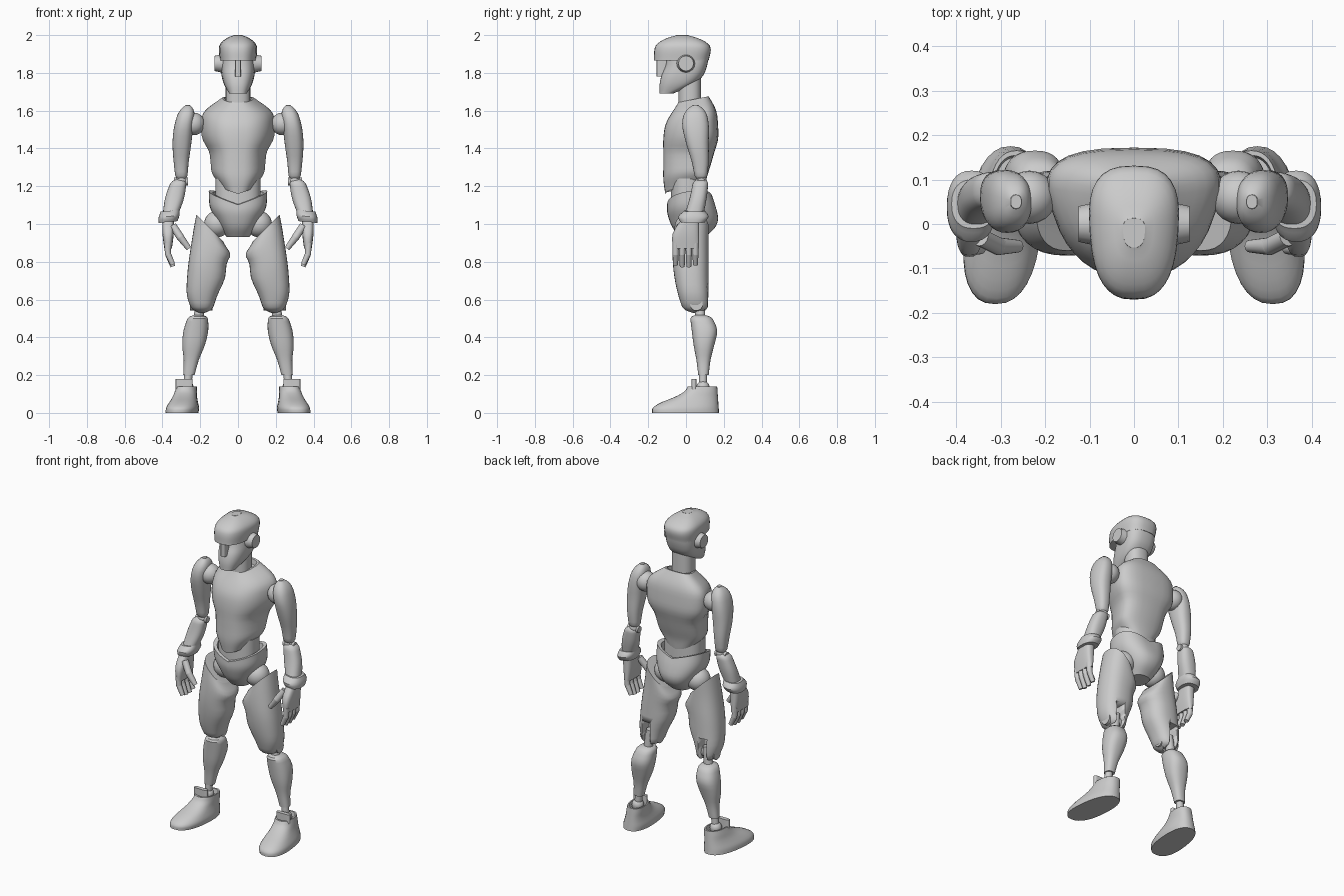
import bpy, bmesh, math
from mathutils import Vector

if "Cube" in bpy.data.objects:
    bpy.data.objects.remove(bpy.data.objects["Cube"], do_unlink=True)

colour = (0.6, 0.6, 0.6, 1)
grey = bpy.data.materials.new("plain grey")
grey.use_nodes = True
grey.diffuse_color = colour
grey.node_tree.nodes["Principled BSDF"].inputs["Base Color"].default_value = colour


def finish(name, bm):
    """Turn a bmesh into a smooth shaded object."""
    bmesh.ops.recalc_face_normals(bm, faces=bm.faces[:])
    mesh = bpy.data.meshes.new(name)
    bm.to_mesh(mesh)
    bm.free()
    mesh.materials.append(grey)
    obj = bpy.data.objects.new(name, mesh)
    bpy.context.collection.objects.link(obj)
    bpy.ops.object.select_all(action="DESELECT")
    obj.select_set(True)
    bpy.context.view_layer.objects.active = obj
    bpy.ops.object.shade_smooth_by_angle(angle=math.radians(35))
    return obj


def sample(values, t):
    """Smooth curve through evenly spaced values; a plain number stays constant."""
    if not isinstance(values, tuple):
        return values
    last = len(values) - 1
    i = min(int(t * last), last - 1)
    f = t * last - i
    a, b = values[i], values[i + 1]
    start = (b - values[i - 1]) / 2 if i else b - a
    end = (values[i + 2] - a) / 2 if i + 1 < last else b - a
    return a + f * start + f * f * (3 * (b - a) - 2 * start - end) + f ** 3 * (start + end - 2 * (b - a))


def dome(distance, radius):
    """Scale of a section this far from a rounded end."""
    if distance >= radius:
        return 1
    return max(0.3, math.sqrt(1 - (1 - distance / radius) ** 2))


def loft(name, bottom, top, half, front, back, x=0, side=1, power=2.4, taper=0, skew=0,
         rise=0, lift=0, round_bottom=0, round_top=0, hollow=0, rows=18, segments=32):
    """Skin upright sections whose width, front and back follow smooth curves."""
    sections = []
    for row in range(rows + 1):
        t = (1 - math.cos(math.pi * row / rows)) / 2
        z = bottom + (top - bottom) * t
        sections.append((t, z, dome(z - bottom, round_bottom) * dome(top - z, round_top)))
    if hollow:
        sections += [(1, top, 0.86), (1, top - hollow, 0.8)]
    bm = bmesh.new()
    loops = []
    for t, z, scale in sections:
        near, far, centre = sample(front, t), sample(back, t), sample(x, t)
        middle, depth, width = (near + far) / 2, (far - near) / 2 * scale, sample(half, t) * scale
        loop = []
        for i in range(segments):
            angle = math.tau * i / segments
            c, s = (math.copysign(abs(v) ** (2 / power), v) for v in (math.cos(angle), math.sin(angle)))
            y = middle + depth * s
            px = centre + width * c * (1 - taper * (1 - s) / 2) + skew * y
            height = z + sample(rise, t) * (abs(px) - centre) + sample(lift, t) * (y - middle)
            loop.append(bm.verts.new((px * side, y, height)))
        loops.append(loop)
    for low, high in zip(loops, loops[1:]):
        for i in range(segments):
            j = (i + 1) % segments
            bm.faces.new((low[i], low[j], high[j], high[i]))
    bm.faces.new(loops[0])
    bm.faces.new(loops[-1])
    return finish(name, bm)


def add_ball(bm, centre, radius):
    made = bmesh.ops.create_uvsphere(bm, u_segments=20, v_segments=12, radius=radius)["verts"]
    bmesh.ops.translate(bm, verts=made, vec=centre)


def rod(name, points, radii, side=1):
    """Chain of tapered cylinders with a ball at each bend."""
    bm = bmesh.new()
    path = [Vector((x * side, y, z)) for x, y, z in points]
    for start, end, first, second in zip(path, path[1:], radii, radii[1:]):
        line = end - start
        made = bmesh.ops.create_cone(bm, cap_ends=True, segments=16, radius1=first,
                                     radius2=second, depth=line.length)["verts"]
        bmesh.ops.rotate(bm, verts=made, matrix=line.to_track_quat("Z", "Y").to_matrix())
        bmesh.ops.translate(bm, verts=made, vec=(start + end) / 2)
    for bend, radius in list(zip(path, radii))[1:-1]:
        add_ball(bm, bend, radius)
    return finish(name, bm)


def ball(name, centre, radius, side=1):
    bm = bmesh.new()
    x, y, z = centre
    add_ball(bm, (x * side, y, z), radius)
    return finish(name, bm)


def cut(target, cutter):
    """Subtract the cutter and discard it."""
    modifier = target.modifiers.new("slot", "BOOLEAN")
    modifier.operation, modifier.object, modifier.solver = "DIFFERENCE", cutter, "EXACT"
    cutter.hide_render = True
    bpy.context.view_layer.objects.active = target
    bpy.ops.object.modifier_apply(modifier=modifier.name)
    bpy.data.objects.remove(cutter, do_unlink=True)


# Head: narrow jaw and recessed eyes under an overhanging skull cap
loft("face", bottom=1.69, top=1.88, half=(.05, .08, .095, .1, .1), front=(-.14, -.14, -.13, -.11, -.1),
     back=(-.07, .04, .09, .11, .12), power=2.7, taper=0.2)
loft("skull", bottom=1.865, top=2, half=(.105, .11, .09), front=(-.17, -.165, -.13),
     back=(.12, .13, .09), power=2.7, taper=0.2, round_top=.06)
loft("nose", bottom=1.78, top=1.87, half=.015, front=-.155, back=-.09, power=6)
loft("neck", bottom=1.6, top=1.8, half=.065, front=-.04, back=.08)

# Torso: tapered chest with a collar rim and a pointed lower edge
loft("torso", bottom=1.17, top=1.66, half=(.11, .16, .17, .18, .22, .23, .21, .1),
     front=(-.11, -.12, -.12, -.12, -.12, -.11, -.08, -.04),
     back=(.1, .11, .13, .15, .17, .17, .16, .12),
     power=2.8, taper=0.4, rise=(.3, .1, 0, 0, 0), lift=(.1, 0, 0, 0, .2), hollow=.03, rows=28)
loft("abdomen", bottom=1.05, top=1.24, half=.12, front=-.08, back=.1)

# Pelvis: brief-shaped shell with a raised rim
loft("pelvis", bottom=.93, top=1.12, half=(.06, .09, .12, .15, .155), front=(-.03, -.07, -.09, -.1, -.1),
     back=(.1, .15, .17, .16, .14), rise=(0, 0, .1, .35), lift=(0, 0, .15), hollow=.04)

for side, tag in ((1, "left_"), (-1, "right_")):
    # Ear disc
    rod(tag + "ear", [(.08, 0, 1.85), (.125, 0, 1.85)], [.05, .04], side)

    # Arm: shoulder joint, upper arm, elbow, forearm and flared cuff
    ball(tag + "shoulder_joint", (.235, .06, 1.53), .06, side)
    loft(tag + "upper_arm", bottom=1.23, top=1.63, x=(.3, .3, .29, .265), half=(.03, .04, .05, .05, .04),
         front=(.05, .03, 0, -.02, 0), back=(.11, .12, .12, .12, .1), side=side,
         round_bottom=.03, round_top=.06)
    ball(tag + "elbow", (.3, .08, 1.23), .03, side)
    rod(tag + "elbow_pin", [(.265, .08, 1.225), (.34, .08, 1.225)], [.02, .02], side)
    loft(tag + "forearm", bottom=1.04, top=1.24, x=(.36, .31), half=(.04, .05, .04),
         front=(-.01, .02, .04), back=(.09, .11, .12), side=side, round_top=.03)
    loft(tag + "cuff", bottom=1.01, top=1.07, x=(.37, .36), half=(.05, .055, .05),
         front=(-.03, -.04, -.01), back=(.1, .12, .1), side=side, rise=-.1, rows=8)

    # Hand: palm, four evenly spaced fingers and a thumb
    loft(tag + "palm", bottom=.87, top=1.03, x=.37, half=(.02, .03, .03), front=(-.07, -.07, -.02),
         back=.07, side=side, power=3, rows=10)
    for number, finger in enumerate(("little", "ring", "middle", "index")):
        y = .05 - .035 * number
        tip = .77 + .01 * abs(number - 1.5)
        rod(tag + finger + "_finger", [(.375, y, .9), (.37, y, .84), (.345, y, tip)],
            [.017, .016, .013], side)
    rod(tag + "thumb", [(.345, -.03, .99), (.305, -.05, .93), (.26, -.05, .87)], [.02, .02, .014], side)

    # Thigh with a diagonal top and a slot behind the knee
    ball(tag + "hip_joint", (.11, .035, 1), .07, side)
    thigh = loft(tag + "thigh", bottom=.53, top=.98, x=(.19, .19, .17, .16, .14, .15),
                 half=(.05, .08, .1, .1, .1, .07), front=(-.01, -.04, -.06, -.07, -.07, -.06),
                 back=.12, side=side, rise=(0, 0, 0, .1, .5, 1), round_bottom=.03)
    cut(thigh, loft("slot_cutter", bottom=.45, top=.68, x=.195, half=.028, front=.05, back=.3,
                    side=side, power=20))

    # Knee link and pin
    rod(tag + "knee_link", [(.195, .075, .62), (.21, .075, .49)], [.022, .028], side)
    rod(tag + "knee_pin", [(.135, .055, .575), (.255, .055, .575)], [.034, .034], side)

    # Lower leg and ankle
    loft(tag + "shin", bottom=.2, top=.52, x=(.26, .21), half=(.03, .04, .06, .065, .05),
         front=(.065, .055, .04, .03, .02), back=(.12, .13, .15, .165, .13), side=side, round_top=.02)
    rod(tag + "ankle_rod", [(.26, .09, .23), (.27, .09, .12)], [.022, .022], side)
    ball(tag + "ankle_ball", (.27, .09, .135), .035, side)

    # Boot: flat sole, sloping toe, open collar and upright tongue
    loft(tag + "boot", bottom=0, top=.14, x=(.295, .28), half=(.08, .08, .07, .06, .055, .05),
         front=(-.18, -.175, -.13, -.06, -.01, .01), back=(.175, .165), side=side,
         taper=-0.1, skew=-0.1, hollow=.03)
    loft(tag + "boot_tongue", bottom=.1, top=.18, x=.285, half=.045, front=.03, back=.055,
         side=side, power=4, rows=4)
